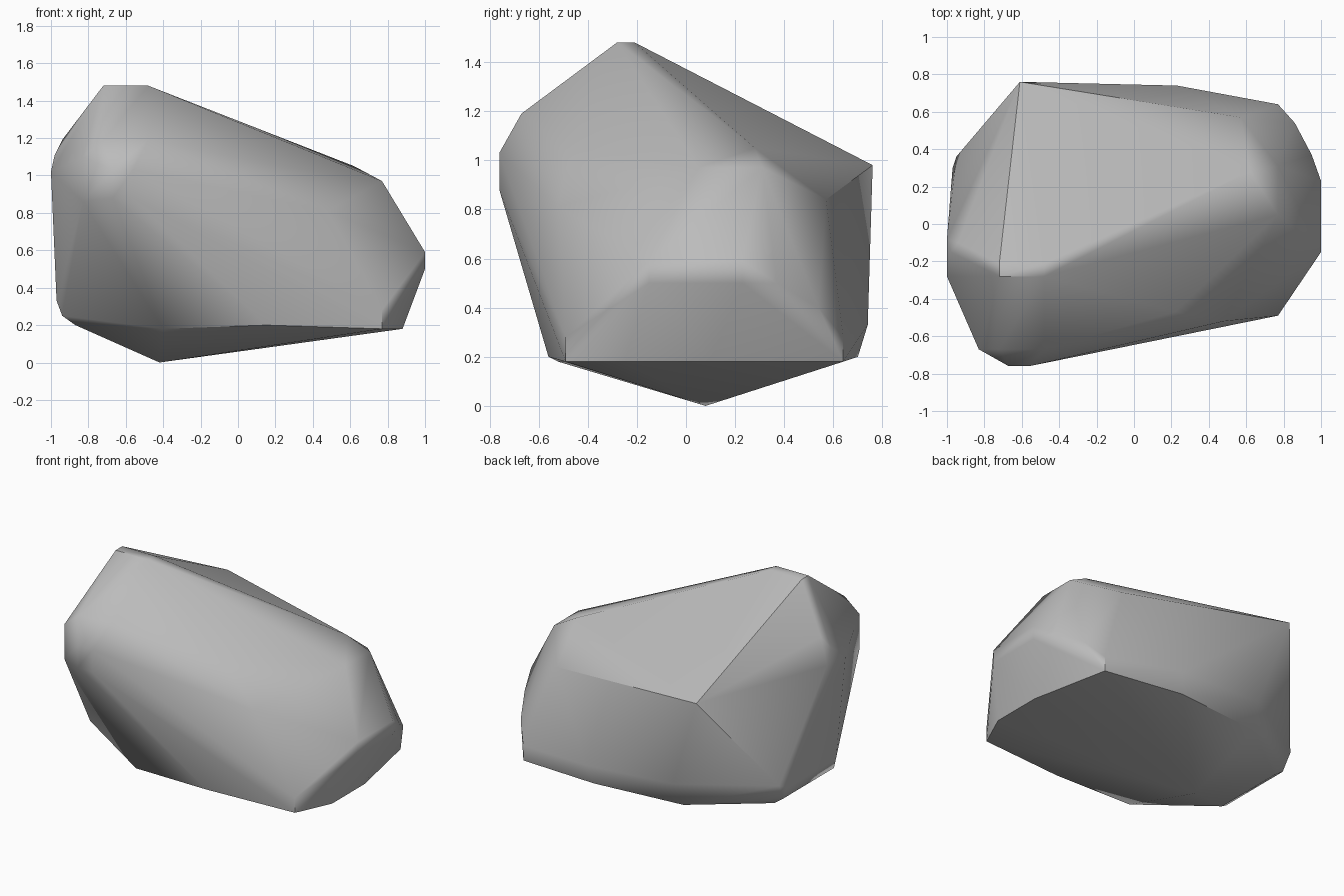
import bpy
import bmesh
import math
from itertools import product

# Remove the default cube only
default_cube = bpy.data.objects.get("Cube")
if default_cube:
    bpy.data.objects.remove(default_cube, do_unlink=True)


def make_material(name, grey):
    """One plain grey material, for viewport and render alike."""
    material = bpy.data.materials.new(name)
    material.use_nodes = True
    colour = (grey, grey, grey, 1.0)
    material.diffuse_color = colour
    shader = material.node_tree.nodes["Principled BSDF"]
    shader.inputs["Base Color"].default_value = colour
    shader.inputs["Roughness"].default_value = 0.8
    return material


def chipped_facet(mesh, xs, ys, zs):
    """Add every corner of a point, edge, rectangle or box to the stone."""
    spans = [s if isinstance(s, tuple) else (s,) for s in (xs, ys, zs)]
    for corner in product(*spans):
        mesh.verts.new(corner)


def build_stone(mesh):
    # Flat crest and the shoulder below it
    chipped_facet(mesh, (-0.72, -0.48), (-0.28, -0.21), 1.48)
    chipped_facet(mesh, (-0.72, -0.48), -0.67, 1.19)

    # Blunt front nose and its chipped corner
    chipped_facet(mesh, (-0.67, -0.56), -0.76, (0.88, 1.03))
    chipped_facet(mesh, -0.83, -0.67, (0.86, 1.1))

    # Rounded left flank, from shoulder to foot
    chipped_facet(mesh, -0.94, -0.1, 1.19)
    chipped_facet(mesh, -0.98, -0.15, 1.11)
    chipped_facet(mesh, -1.0, (-0.28, -0.08), 1.02)
    chipped_facet(mesh, -0.97, (-0.22, 0.3), 0.33)
    chipped_facet(mesh, -0.95, 0.36, 0.36)
    chipped_facet(mesh, -0.94, (-0.24, 0.3), 0.25)
    chipped_facet(mesh, -0.87, (-0.2, 0.3), 0.2)

    # Back peak and the back foot
    chipped_facet(mesh, -0.61, 0.76, 0.98)
    chipped_facet(mesh, -0.4, 0.71, 0.36)
    chipped_facet(mesh, -0.43, 0.64, 0.2)
    chipped_facet(mesh, 0.2, 0.7, 0.2)
    chipped_facet(mesh, 0.23, 0.74, 0.33)

    # Upper far end, where the sloping top breaks off
    chipped_facet(mesh, 0.77, (0.05, 0.31), 0.97)
    chipped_facet(mesh, 0.62, 0.28, 1.05)
    chipped_facet(mesh, 0.57, 0.57, 0.84)

    # Blunt far end and its lower corners
    chipped_facet(mesh, 1.0, (-0.15, 0.23), (0.5, 0.59))
    chipped_facet(mesh, 0.95, 0.37, 0.5)
    chipped_facet(mesh, 0.86, 0.54, 0.4)
    chipped_facet(mesh, 0.77, (-0.49, 0.64), (0.18, 0.28))
    chipped_facet(mesh, 0.88, (-0.25, 0.1), 0.18)

    # Soft ridge running down the front
    chipped_facet(mesh, 0.22, -0.47, 1.05)
    chipped_facet(mesh, 0.48, -0.52, 0.81)

    # Front foot and the lowest point underneath
    chipped_facet(mesh, -0.4, -0.52, 0.18)
    chipped_facet(mesh, 0.15, -0.56, 0.2)
    chipped_facet(mesh, -0.42, 0.08, 0.0)


# Shrink a convex skin around the facets
stone_mesh = bmesh.new()
build_stone(stone_mesh)
skin = bmesh.ops.convex_hull(stone_mesh, input=stone_mesh.verts[:])
leftover = {v for v in skin["geom_interior"] if isinstance(v, bmesh.types.BMVert)}
bmesh.ops.delete(stone_mesh, geom=list(leftover), context="VERTS")
bmesh.ops.dissolve_limit(stone_mesh, angle_limit=math.radians(1),
                         verts=stone_mesh.verts[:], edges=stone_mesh.edges[:])
bmesh.ops.recalc_face_normals(stone_mesh, faces=stone_mesh.faces[:])

mesh_data = bpy.data.meshes.new("boulder")
stone_mesh.to_mesh(mesh_data)
stone_mesh.free()
mesh_data.materials.append(make_material("stone_grey", 0.5))

boulder = bpy.data.objects.new("boulder", mesh_data)
bpy.context.collection.objects.link(boulder)

# Blend the shallow breaks, keep the strong edges crisp
bpy.ops.object.select_all(action="DESELECT")
boulder.select_set(True)
bpy.context.view_layer.objects.active = boulder
bpy.ops.object.shade_smooth_by_angle(angle=math.radians(35))

# Let the broad facets stay flat and the narrow ones round off
weighting = boulder.modifiers.new("facet_weighting", "WEIGHTED_NORMAL")
weighting.keep_sharp = True
